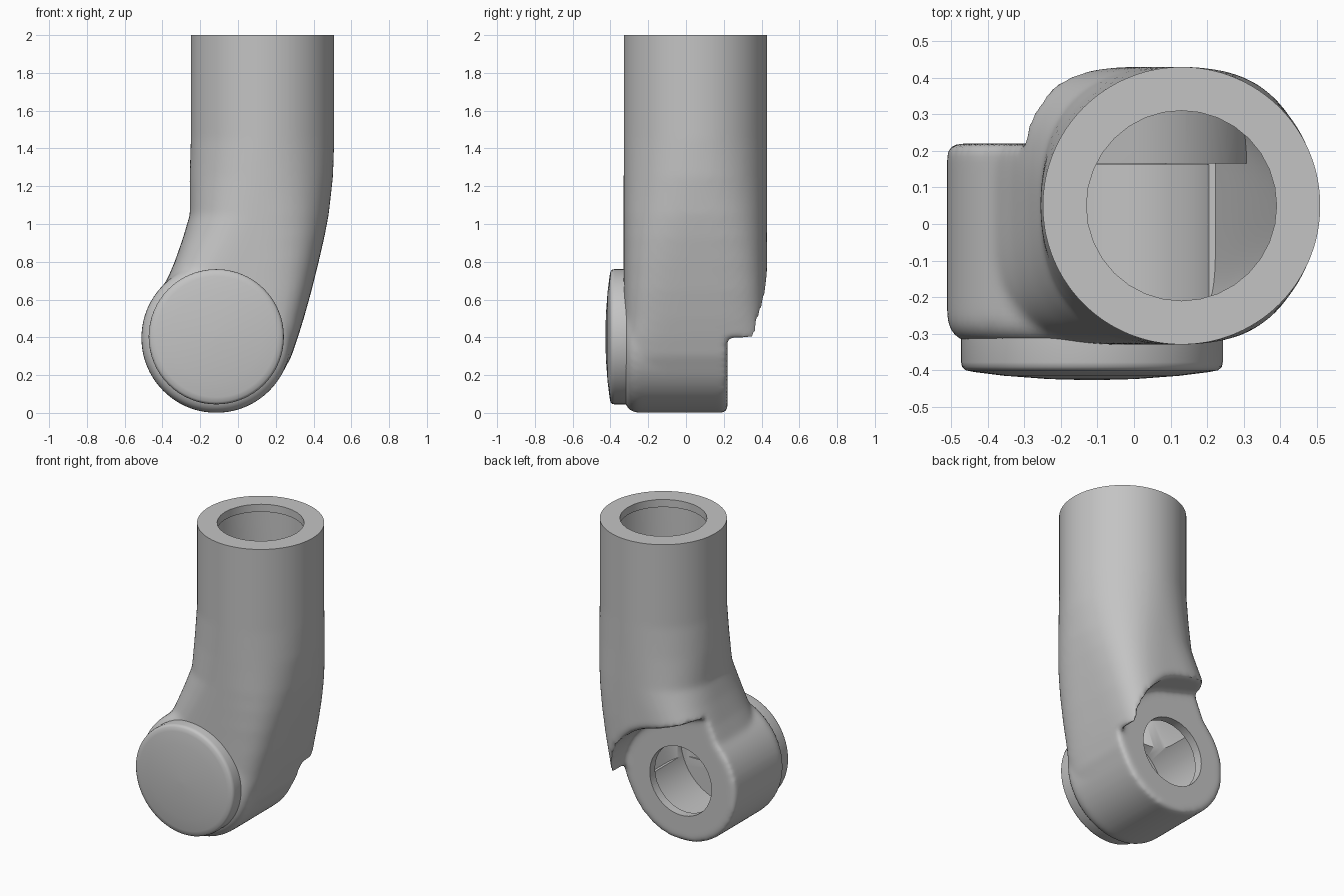
import bpy, bmesh, math
from mathutils import Vector

if "Cube" in bpy.data.objects:
    bpy.data.objects.remove(bpy.data.objects["Cube"])

HUB = Vector((-0.115, 0, 0.397))
TUBE = Vector((0.13, 0.05, 0))
WALL = 0.06

grey = bpy.data.materials.new("plain grey")
grey.use_nodes = True
grey.diffuse_color = (0.55, 0.55, 0.55, 1)
grey.node_tree.nodes["Principled BSDF"].inputs["Base Color"].default_value = (0.55, 0.55, 0.55, 1)


def rings_to_object(name, rings):
    """Skin a list of closed rings and cap both ends."""
    bm = bmesh.new()
    loops = [[bm.verts.new(p) for p in ring] for ring in rings]
    n = len(loops[0])
    for a, b in zip(loops, loops[1:]):
        for i in range(n):
            bm.faces.new((a[i], a[(i + 1) % n], b[(i + 1) % n], b[i]))
    bm.faces.new(loops[0])
    bm.faces.new(loops[-1])
    bmesh.ops.recalc_face_normals(bm, faces=bm.faces)
    mesh = bpy.data.meshes.new(name)
    bm.to_mesh(mesh)
    bm.free()
    mesh.materials.append(grey)
    obj = bpy.data.objects.new(name, mesh)
    bpy.context.collection.objects.link(obj)
    return obj


def lathe(name, centre, profile, axis="Y", sides=64):
    """Turn (radius, position) pairs around an axis."""
    rings = []
    for r, t in profile:
        ring = []
        for i in range(sides):
            a = math.tau * i / sides
            u, v = r * math.cos(a), r * math.sin(a)
            ring.append(centre + Vector((u, t, v) if axis == "Y" else (u, v, t)))
        rings.append(ring)
    return rings_to_object(name, rings)


def activate(obj):
    bpy.ops.object.select_all(action="DESELECT")
    obj.select_set(True)
    bpy.context.view_layer.objects.active = obj


def modify(obj, kind, **settings):
    mod = obj.modifiers.new(kind.lower(), kind)
    for key, value in settings.items():
        setattr(mod, key, value)
    activate(obj)
    bpy.ops.object.modifier_apply(modifier=mod.name)


def combine(obj, tool, operation="DIFFERENCE"):
    modify(obj, "BOOLEAN", object=tool, operation=operation, solver="EXACT")
    bpy.data.objects.remove(tool)


# Arm sections: height, left x, right x, squareness
SECTIONS = [
    (0.2, -0.1, 0.23, 5), (0.3, -0.2, 0.283, 5), (0.4, -0.3, 0.317, 5),
    (0.5, -0.4, 0.348, 4.5), (0.65, -0.4, 0.39, 4), (0.8, -0.335, 0.427, 3.4),
    (0.93, -0.29, 0.457, 2.9), (1.05, -0.255, 0.48, 2.5),
    (1.25, -0.256, 0.503, 2.15), (1.45, -0.25, 0.51, 2), (2.1, -0.25, 0.51, 2)]


def arm_loft(name, inset, bottom, top):
    rings = []
    for z, left, right, power in SECTIONS:
        if z < bottom:
            continue
        cx, rx, ry = (left + right) / 2, (right - left) / 2 - inset, 0.38 - inset
        ring = []
        for i in range(96):
            c, s = math.cos(math.tau * i / 96), math.sin(math.tau * i / 96)
            k = (abs(c) ** power + abs(s) ** power) ** (-1 / power)
            ring.append((cx + rx * c * k, TUBE.y + ry * s * k, min(z, top)))
        rings.append(ring)
    return rings_to_object(name, rings)


def clearance(name, grow, start):
    """Space swept behind the hub, under the overhanging lip."""
    outline = []
    for i in range(17):
        a = math.radians(i * 75 / 16)
        outline.append((HUB.x + (0.4 + grow) * math.cos(a), HUB.z + (0.4 + grow) * math.sin(a)))
    outline += [(-0.3, 0.865 + grow), (-0.8, 1.0 + grow), (-0.8, -0.2),
                (0.7, -0.2), (0.7, HUB.z + grow)]
    return rings_to_object(name, [[(x, y, z) for x, z in outline] for y in (start, 0.7)])


# Solid outer arm: tapered tube blended into the hub
arm = arm_loft("arm_shell", 0, 0, 2.1)
corner = [(0.327 + 0.07 * math.sin(a), -0.255 - 0.07 * math.cos(a))
          for a in (math.pi / 2 * i / 6 for i in range(7))]
combine(arm, lathe("hub", HUB, corner + [(0.397, 0.25)]), "UNION")
combine(arm, clearance("lip_clearance", 0, 0.22))
modify(arm, "REMESH", mode="VOXEL", voxel_size=0.016)
modify(arm, "SMOOTH", factor=0.5, iterations=10)

# Flat top of the tube
combine(arm, lathe("top_trim", TUBE, [(0.7, 2.0), (0.7, 2.4)], "Z"))

# Hollow interior, kept clear of the lip
hollow = arm_loft("hollow", WALL, 0.3, 1.95)
combine(hollow, clearance("lip_wall", WALL, 0.165))
combine(arm, hollow)
combine(arm, lathe("hub_hollow", HUB, [(0.335, -0.26), (0.335, 0.163)]))

# Round openings in the tube top and the back of the hub
combine(arm, lathe("tube_opening", TUBE, [(0.26, 1.85), (0.26, 2.2)], "Z", 32))
combine(arm, lathe("hub_opening", HUB, [(0.225, 0.1), (0.225, 0.4)], "Y", 48))

# Domed cover disc on the front of the hub
cover = lathe("front_cover", HUB + Vector((0, 0, 0.006)),
              [(0.01, -0.427), (0.12, -0.424), (0.24, -0.415), (0.32, -0.405),
               (0.345, -0.4), (0.355, -0.391), (0.358, -0.378), (0.358, -0.29)])

for obj in (arm, cover):
    activate(obj)
    bpy.ops.object.shade_smooth_by_angle(angle=math.radians(35))
